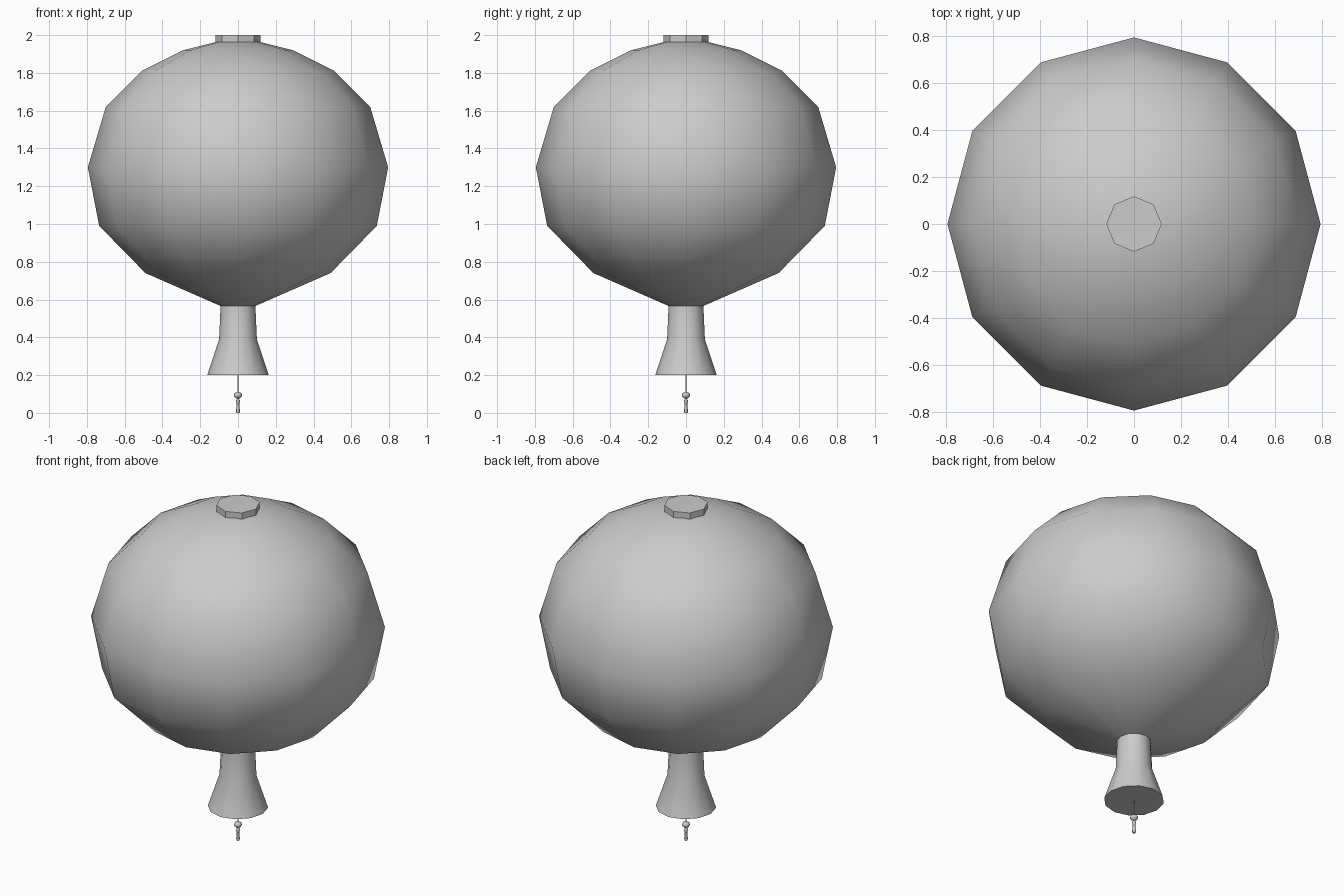
import bpy
import bmesh
from math import cos, sin, tau, radians

old = bpy.data.objects.get("Cube")
if old:
    bpy.data.objects.remove(old, do_unlink=True)

grey = bpy.data.materials.new("plain_grey")
grey.use_nodes = True
colour = (0.6, 0.6, 0.6, 1)
grey.diffuse_color = colour
grey.node_tree.nodes["Principled BSDF"].inputs["Base Color"].default_value = colour


def lathe(name, profile, sides, sharp=50):
    """Spin (radius, height) points, listed bottom to top, and close both ends."""
    bm = bmesh.new()
    rings = [[bm.verts.new((r * cos(tau * i / sides), r * sin(tau * i / sides), z))
              for i in range(sides)] for r, z in profile]
    for low, high in zip(rings, rings[1:]):
        for i in range(sides):
            j = (i + 1) % sides
            bm.faces.new((low[i], low[j], high[j], high[i]))
    bm.faces.new(rings[0][::-1])
    bm.faces.new(rings[-1])
    mesh = bpy.data.meshes.new(name)
    bm.to_mesh(mesh)
    bm.free()
    mesh.materials.append(grey)
    obj = bpy.data.objects.new(name, mesh)
    bpy.context.collection.objects.link(obj)
    bpy.ops.object.select_all(action="DESELECT")
    obj.select_set(True)
    bpy.context.view_layer.objects.active = obj
    bpy.ops.object.shade_smooth_by_angle(angle=radians(sharp))
    return obj


# Round shade, smooth over a low-poly outline
lathe("globe_shade", [(0.09, 0.565), (0.49, 0.74), (0.735, 0.99), (0.795, 1.3),
                      (0.70, 1.62), (0.51, 1.81), (0.29, 1.92), (0.11, 1.965)], 12)

# Eight-sided mounting cap
lathe("top_cap", [(0.118, 1.96), (0.118, 2.0)], 8, 30)

# Flared neck below the shade
lathe("flared_neck", [(0.163, 0.2), (0.1, 0.39), (0.092, 0.57)], 12)

# Pull cord with bead and handle
lathe("pull_cord", [(0.003, 0.05), (0.003, 0.205)], 6)
lathe("pull_bead", [(0.008, 0.075), (0.02, 0.086), (0.022, 0.095),
                    (0.018, 0.104), (0.006, 0.11)], 8)
lathe("pull_handle", [(0.009, 0), (0.01, 0.012), (0.007, 0.05),
                      (0.011, 0.06), (0.009, 0.068), (0.004, 0.075)], 8)
